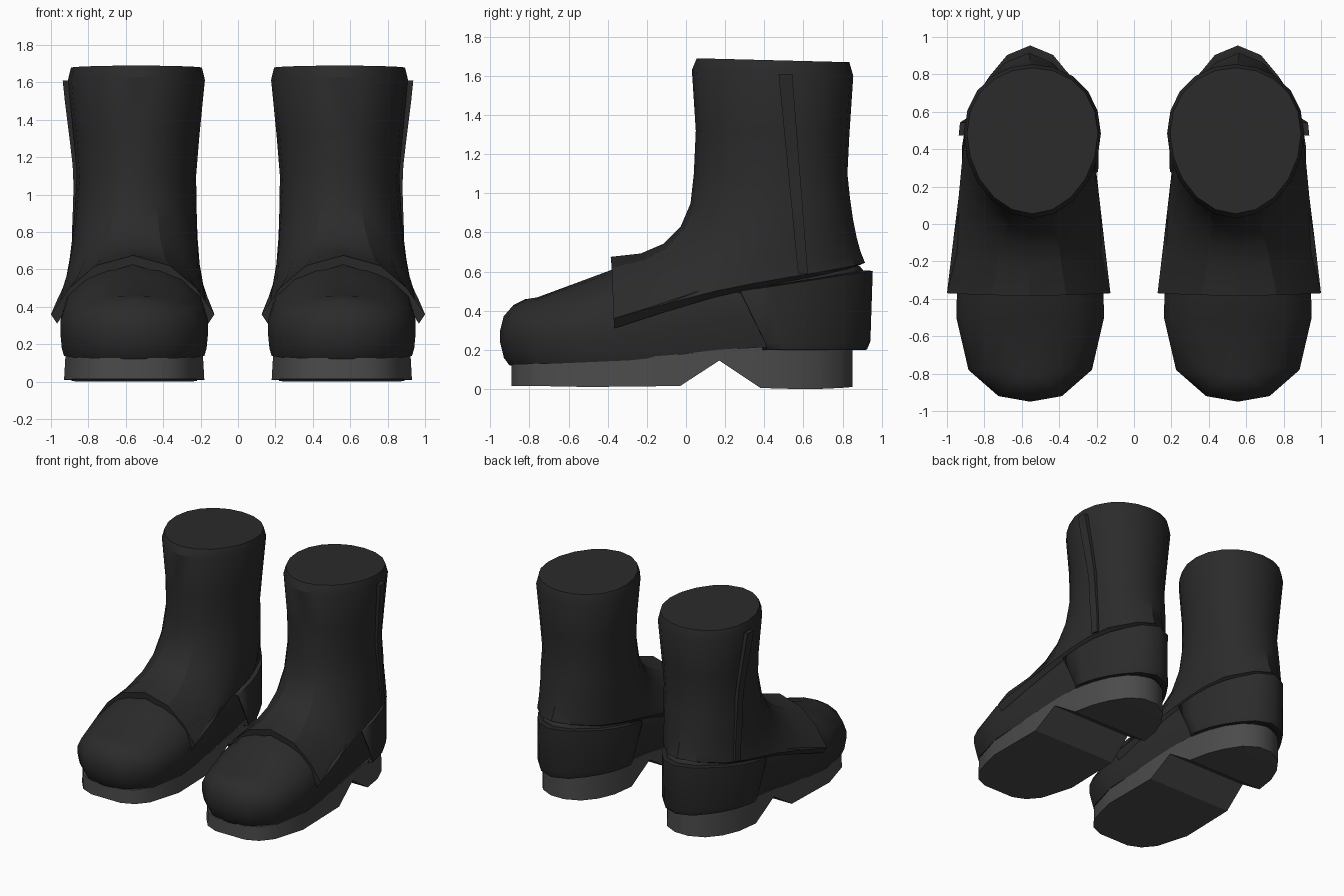
import bpy, bmesh, math
from mathutils import Vector
from mathutils.bvhtree import BVHTree

cube = bpy.data.objects.get("Cube")
if cube:
    bpy.data.objects.remove(cube, do_unlink=True)

CX = 0.555  # sideways distance of each boot from the middle


def material(name, value):
    mat = bpy.data.materials.new(name)
    mat.use_nodes = True
    color = (value, value, value, 1)
    mat.diffuse_color = color
    bsdf = mat.node_tree.nodes["Principled BSDF"]
    bsdf.inputs["Base Color"].default_value = color
    bsdf.inputs["Roughness"].default_value = 0.7
    return mat


LEATHER = material("black leather", 0.024)
RUBBER = material("dark grey rubber", 0.07)


def interp(table, t):
    """Piecewise linear lookup."""
    if t <= table[0][0]:
        return table[0][1]
    for (a, va), (b, vb) in zip(table, table[1:]):
        if t <= b:
            return va + (vb - va) * (t - a) / (b - a)
    return table[-1][1]


def full_loop(half, lean=0):
    """Mirror a front-to-back half outline into a closed loop, moved inward by lean."""
    loop = half + [Vector((-p.x, p.y, p.z)) for p in reversed(half[1:-1])]
    return [p - Vector((lean, 0, 0)) for p in loop]


def loft(name, rings, side, mat, closed=True, caps=(), angle=30, thickness=0):
    """Skin a list of equal-length point rings; side=-1 gives the right boot."""
    bm = bmesh.new()
    grid = [[bm.verts.new((side * (CX + p[0]), p[1], p[2])) for p in r] for r in rings]
    n = len(grid[0])
    for a, b in zip(grid, grid[1:]):
        for i in range(n if closed else n - 1):
            j = (i + 1) % n
            bm.faces.new((a[i], a[j], b[j], b[i]))
    for c in caps:
        bm.faces.new(grid[c])
    bmesh.ops.remove_doubles(bm, verts=bm.verts, dist=0.0005)
    bmesh.ops.recalc_face_normals(bm, faces=bm.faces)
    mesh = bpy.data.meshes.new(name)
    bm.to_mesh(mesh)
    bm.free()
    mesh.materials.append(mat)
    obj = bpy.data.objects.new(name, mesh)
    bpy.context.collection.objects.link(obj)
    bpy.ops.object.select_all(action='DESELECT')
    obj.select_set(True)
    bpy.context.view_layer.objects.active = obj
    bpy.ops.object.shade_smooth_by_angle(angle=math.radians(angle))
    if thickness:
        mod = obj.modifiers.new("thickness", 'SOLIDIFY')
        mod.thickness = thickness
        mod.offset = 0
    return obj


def shaft_ring(y0, y1, hx, z_front, z_back):
    """Half of an egg-shaped ring, widest a little behind its middle."""
    half = []
    for i in range(11):
        a = math.pi * i / 10
        t = (1 - math.cos(a)) / 2 + .05 * math.sin(a) ** 2
        half.append(Vector((hx * math.sin(a), y0 + (y1 - y0) * t,
                            z_front + (z_back - z_front) * t)))
    return half


# Lower edge of the upper: arch over the instep, then back along the side
HEM = [Vector(p) for p in (
    (0, -.385, .675), (.2, -.38, .62), (.34, -.375, .5), (.437, -.37, .36),
    (.405, -.1, .435), (.374, .15, .5), (.355, .35, .54), (.332, .52, .57),
    (.275, .7, .6), (.13, .86, .63), (0, .915, .645))]


def build_upper(side, label):
    ankle = shaft_ring(.04, .825, .319, 1.1, 1.1)
    halves = [shaft_ring(.055, .835, .35, 1.69, 1.67),
              shaft_ring(.03, .855, .366, 1.63, 1.6),
              shaft_ring(.05, .835, .336, 1.32, 1.3), ankle]
    rings = [full_loop(h, .012) for h in halves]
    for u in (.2, .4, .6, .8, 1):
        row = []
        for i, (a, b) in enumerate(zip(ankle, HEM)):
            c = Vector((a.x + .25 * (b.x - a.x), a.y + .03 * i / 10,
                        b.z + .12 * min(1, i / 2)))
            row.append(a * (1 - u) ** 2 + c * 2 * u * (1 - u) + b * u * u)
        rings.append(full_loop(row, .012 - .02 * u))
    # Turned-in hem
    rings.append(full_loop([
        Vector((p.x * .925, p.y * (.95 if p.y > 0 else .985),
                p.z - interp([(-.38, .05), (0, .035), (.9, .02)], p.y))) for p in HEM], -.008))
    return loft(label + "_upper", rings, side, LEATHER, caps=(0,), angle=25)


FOOT = [(0, -.95), (.17, -.92), (.33, -.78), (.395, -.5), (.39, -.3), (.367, 0),
        (.343, .3), (.32, .5), (.26, .68), (.12, .86), (0, .91)]
WELT = [(-.9, .12), (-.3, .145), (0, .175), (.2, .2), (.4, .21)]
SHOULDER = [(-.95, .3), (-.4, .33), (.9, .6)]


def build_foot(side, label):
    halves = []
    for scale, t in ((.95, 0), (.98, .22), (1, .65), (1, 1)):
        row = []
        for x, y in FOOT:
            lo, hi = interp(WELT, y * .95), interp(SHOULDER, y)
            row.append(Vector((x * scale, y * scale, lo + (hi - lo) * t)))
        halves.append(row)
    # Dome rising to a ridge along the middle of the foot
    for deg in (25, 50, 70, 90):
        c, s = math.cos(math.radians(deg)), math.sin(math.radians(deg))
        row = []
        for x, y in FOOT:
            ry = min(max(y, -.76), .7)
            rz = min(.468 + (ry + .76) * .37, .66)
            z = interp(SHOULDER, y)
            row.append(Vector((x * c, ry + (y - ry) * c, z + (rz - z) * s)))
        halves.append(row)
    loft(label + "_foot", [full_loop(h) for h in halves], side, LEATHER, caps=(0,), angle=45)


# Heel counter outline: half width, depth at the top, depth at the bottom
COUNTER = [(.36, .28, .42), (.345, .45, .5), (.318, .58, .6), (.27, .7, .7),
           (.21, .79, .79), (.12, .9, .89), (0, .95, .935)]


def build_counter(side, label):
    rows = []
    for t, shrink in ((0, .93), (0, .985), (.1, 1), (1, 1)):
        row = []
        for x, y_top, y_low in COUNTER:
            top = interp([(.28, .495), (.95, .6)], y_top)
            y = y_low + (y_top - y_low) * t
            row.append(Vector((x * shrink, y * shrink, .205 + (top - .205) * t)))
        rows.append(row)
    # Top ledge running in under the hem
    rows.append([Vector((p.x * .85, p.y * .9, p.z)) for p in rows[-1]])
    loft(label + "_heel_counter",
         [r + [Vector((-p.x, p.y, p.z)) for p in reversed(r[:-1])] for r in rows],
         side, LEATHER, closed=False, angle=55, thickness=.012)


# Sole stations from toe to heel: depth, half width, underside height
SOLE = [(-.893, .13, .015), (-.85, .23, .015), (-.76, .305, .015), (-.5, .375, .01),
        (-.03, .368, .015), (.17, .35, .145), (.38, .335, .005), (.55, .305, 0),
        (.68, .25, 0), (.79, .17, .005), (.85, .06, .01)]


def build_sole(side, label):
    rings = []
    for y, w, z in SOLE:
        top, wt = interp(WELT, y) + .005, w * .98
        rings.append([Vector(p) for p in ((-w, y, z), (w, y, z), (wt, y, top), (-wt, y, top))])
    loft(label + "_sole", rings, side, RUBBER, caps=(0, -1))


def build_strip(side, label, upper):
    """Raised closure strip laid on the outer face of the upper."""
    tree = BVHTree.FromPolygons([v.co for v in upper.data.vertices],
                                [p.vertices for p in upper.data.polygons])
    rings = []
    for k in range(10):
        t = k / 9
        z = 1.61 - 1.02 * t
        y, w = .508 + .09 * t, .035 - .01 * t
        rise = .03 - .015 * t
        ring = []
        for dy, out in ((-w, -.02), (-w, rise), (w, rise), (w, -.02)):
            hit = tree.ray_cast(Vector((2 * side, y + dy, z)), Vector((-side, 0, 0)))[0]
            x = abs(hit.x) - CX if hit else .36
            ring.append(Vector((x + out, y + dy, z)))
        rings.append(ring)
    loft(label + "_side_strip", rings, side, LEATHER, caps=(0, -1))


for side, label in ((1, "left"), (-1, "right")):
    upper = build_upper(side, label)
    build_foot(side, label)
    build_counter(side, label)
    build_sole(side, label)
    build_strip(side, label, upper)
